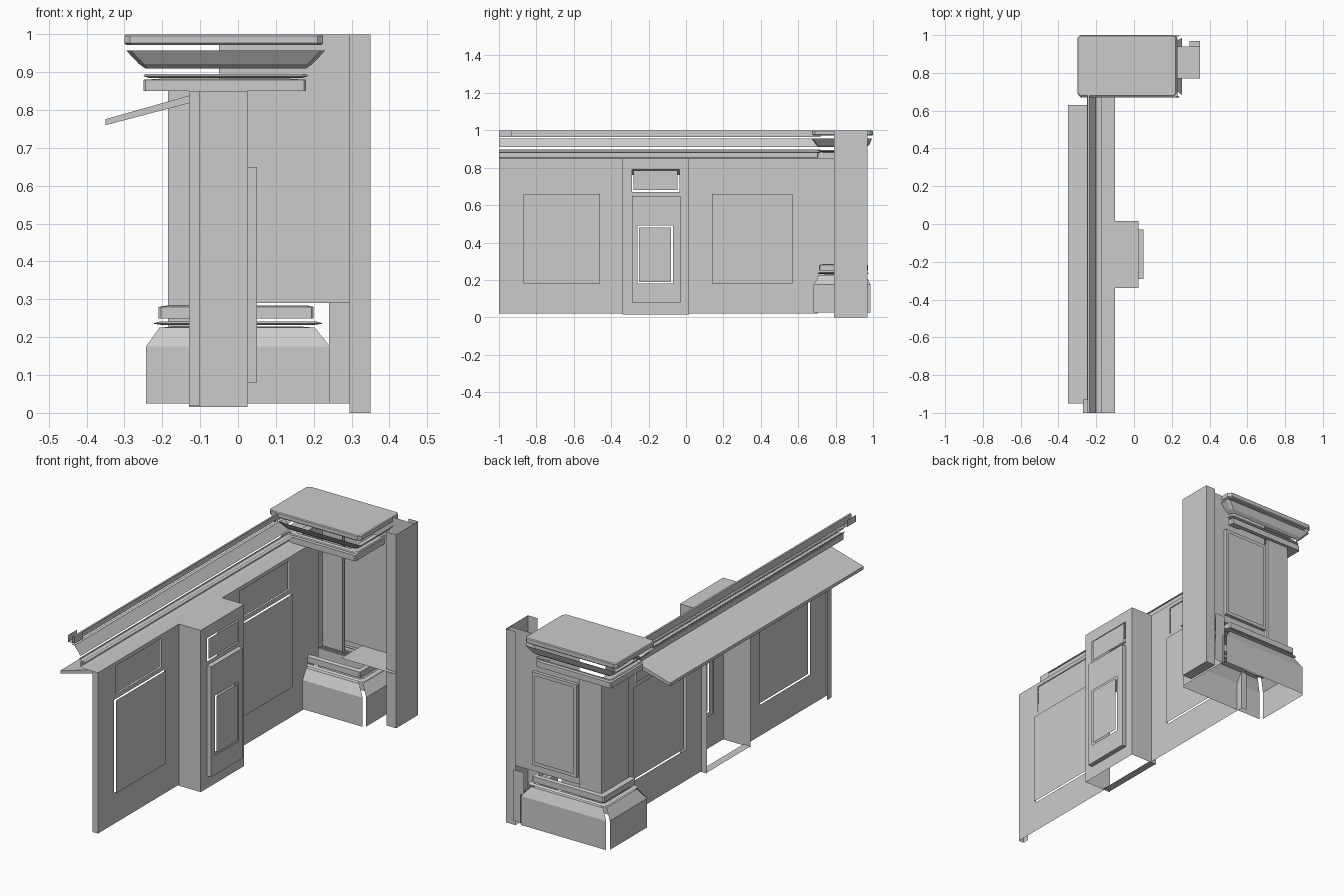
import bpy, bmesh

if "Cube" in bpy.data.objects:
    bpy.data.objects.remove(bpy.data.objects["Cube"])

def mesh(name, quads):
    bm = bmesh.new()
    for q in quads:
        bm.faces.new([bm.verts.new(p) for p in q])
    bmesh.ops.remove_doubles(bm, verts=bm.verts, dist=1e-5)
    me = bpy.data.meshes.new(name)
    bm.to_mesh(me)
    bm.free()
    ob = bpy.data.objects.new(name, me)
    bpy.context.collection.objects.link(ob)
    return ob

def xsheet(x, y0, y1, z0, z1):
    return [(x, y0, z0), (x, y1, z0), (x, y1, z1), (x, y0, z1)]

def ysheet(y, x0, x1, z0, z1):
    return [(x0, y, z0), (x1, y, z0), (x1, y, z1), (x0, y, z1)]

def zsheet(z, x0, x1, y0, y1):
    return [(x0, y0, z), (x1, y0, z), (x1, y1, z), (x0, y1, z)]

def pierced(x, y0, y1, z0, z1, holes):
    """Flat sheet facing x with rectangular openings."""
    ys = sorted({y0, y1, *[v for h in holes for v in h[:2]]})
    zs = sorted({z0, z1, *[v for h in holes for v in h[2:]]})
    out = []
    for a, b in zip(ys, ys[1:]):
        for c, d in zip(zs, zs[1:]):
            m, n = (a + b) / 2, (c + d) / 2
            if not any(h[0] < m < h[1] and h[2] < n < h[3] for h in holes):
                out.append(xsheet(x, a, b, c, d))
    return out

def extrude_y(name, profile, y0, y1, caps=False):
    """Run an (x, z) polyline along y."""
    q = [[(a[0], y0, a[1]), (b[0], y0, b[1]), (b[0], y1, b[1]), (a[0], y1, a[1])]
         for a, b in zip(profile, profile[1:])]
    if caps:
        q += [[(x, y, z) for x, z in profile[:-1]] for y in (y0, y1)]
    return mesh(name, q)

def ring(name, levels, c=0.012, top=False, open_corners=False):
    """Loft of chamfered rectangles, each level (x0, x1, y0, y1, z)."""
    loops = []
    for x0, x1, y0, y1, z in levels:
        loops.append([(x0 + c, y0, z), (x1 - c, y0, z), (x1, y0 + c, z), (x1, y1 - c, z),
                      (x1 - c, y1, z), (x0 + c, y1, z), (x0, y1 - c, z), (x0, y0 + c, z)])
    q = [[a[i], a[(i + 1) % 8], b[(i + 1) % 8], b[i]]
         for a, b in zip(loops, loops[1:]) for i in range(8)
         if i % 2 == 0 or not open_corners]
    if top:
        q.append(loops[-1])
    return mesh(name, q)

# Wall face with openings, panels standing just proud, open behind
panels = [(-.87, -.46, .18, .66, -.088), (-.855, -.485, .685, .83, -.104),
          (.14, .57, .18, .66, -.088), (.155, .555, .685, .83, -.104)]
mesh("wall_face", pierced(-.10, -1, .705, .02, .85,
                          [p[:4] for p in panels] + [(-.34, .015, .02, .85)]))
for i, (y0, y1, z0, z1, x) in enumerate(panels):
    mesh(f"wall_panel_{i}", [xsheet(x, y0, y1, z0, z1)])
mesh("wall_end", [ysheet(-1, -.13, -.10, .02, .85), xsheet(-.13, -1, -.965, .02, .85),
                  zsheet(.85, -.18, -.10, -1, .72)])

# Projecting pilaster with a raised frame
low, up = (-.26, -.07, .18, .49), (-.29, -.035, .67, .79)
mesh("pilaster", pierced(.025, -.34, .015, .015, .85, [low, up])
     + [ysheet(y, -.13, .025, .015, .85) for y in (-.34, .015)]
     + [zsheet(.85, -.10, .025, -.34, .015), zsheet(.02, -.13, -.09, -.34, .015)])
mesh("pilaster_frame", pierced(.05, -.29, -.03, .08, .65, [low])
     + [ysheet(y, .025, .05, .08, .65) for y in (-.29, -.03)]
     + [zsheet(z, .025, .05, -.29, -.03) for z in (.08, .65)])
mesh("pilaster_inset", [xsheet(.052, -.25, -.08, .19, .48)])
mesh("pilaster_upper_inset", [xsheet(.028, -.28, -.045, .68, .785)])

# Rail strips along the wall top
extrude_y("rail_top_strip", [(-.245, .965), (-.245, 1.0), (-.235, 1.0)], -1, .72)
extrude_y("rail_end_channel", [(-.27, 1.0), (-.27, .965), (-.235, .965), (-.235, 1.0)], -1, -.93)
extrude_y("rail_flare", [(-.25, .957), (-.235, .955), (-.20, .91)], -1, .72)
extrude_y("rail_bead", [(-.205, .898), (-.205, .89), (-.185, .887)], -1, .72)
extrude_y("rail_shelf", [(-.18, .85), (-.20, .855), (-.20, .882), (-.17, .885)], -1, .72)

# Sloping ledge board on the back
extrude_y("ledge_board", [(-.35, .76), (-.13, .818), (-.13, .838), (-.35, .776), (-.35, .76)],
          -.95, .63, caps=True)

# Pier cap and mouldings
ring("pier_cap", [(-.295, .22, .68, .995, .972), (-.30, .225, .675, 1, .977),
                  (-.30, .225, .675, 1, .996), (-.296, .221, .679, .996, 1.0)], .015, top=True)
ring("pier_flare", [(-.245, .18, .71, .965, .91), (-.262, .197, .695, .98, .922),
                    (-.295, .23, .67, .995, .957)])
ring("pier_bead", [(-.235, .17, .715, .96, .885), (-.25, .185, .70, .97, .89),
                   (-.245, .18, .705, .968, .895)])
ring("pier_neck", [(-.19, .12, .745, .95, .85), (-.25, .18, .70, .97, .85),
                   (-.25, .18, .70, .97, .88), (-.19, .12, .745, .95, .884)], .006)

# Pier shaft, open on the post side
mesh("pier_shaft", [xsheet(-.185, .73, .955, .22, .86), ysheet(.73, -.185, -.10, .22, .86),
                    xsheet(-.10, .705, .80, .22, .86), ysheet(.705, -.13, -.10, .02, .86),
                    ysheet(.955, -.185, -.06, .22, .86), xsheet(-.06, .94, .955, .22, .86)])
mesh("pier_back_plate", [ysheet(.94, -.05, .35, .29, 1.0)])
px0, px1, pz0, pz1, e = -.045, .21, .33, .81, .018
mesh("pier_panel_frame",
     [ysheet(.957, px0, px0 + e, pz0, pz1), ysheet(.957, px1 - e, px1, pz0, pz1),
      ysheet(.957, px0 + e, px1 - e, pz0, pz0 + e), ysheet(.957, px0 + e, px1 - e, pz1 - e, pz1)]
     + [xsheet(x, .94, .957, pz0, pz1) for x in (px0, px1)]
     + [zsheet(z, px0, px1, .94, .957) for z in (pz0, pz1)])

# Pier base, its corners left open
ring("pier_base", [(-.255, .255, .67, .998, .025), (-.255, .255, .67, .998, .175),
                   (-.22, .215, .70, .975, .225), (-.185, .18, .73, .955, .228)],
     open_corners=True)
ring("pier_base_bead", [(-.20, .20, .715, .965, .232), (-.225, .225, .70, .98, .236),
                        (-.205, .205, .715, .965, .242)])
ring("pier_base_band", [(-.185, .18, .73, .955, .25), (-.21, .20, .71, .972, .25),
                        (-.21, .20, .71, .972, .28), (-.185, .18, .73, .955, .284)], .006)
mesh("pier_ledge", [zsheet(.29, .05, .35, .77, .94)])
mesh("pier_base_back", [ysheet(.98, .24, .30, .025, .29)])

# End post, a channel open towards the pier
mesh("end_post", [xsheet(.35, .79, .97, 0, 1), ysheet(.79, .295, .35, 0, 1),
                  ysheet(.97, .295, .35, 0, 1), zsheet(0, .295, .35, .79, .97)])
